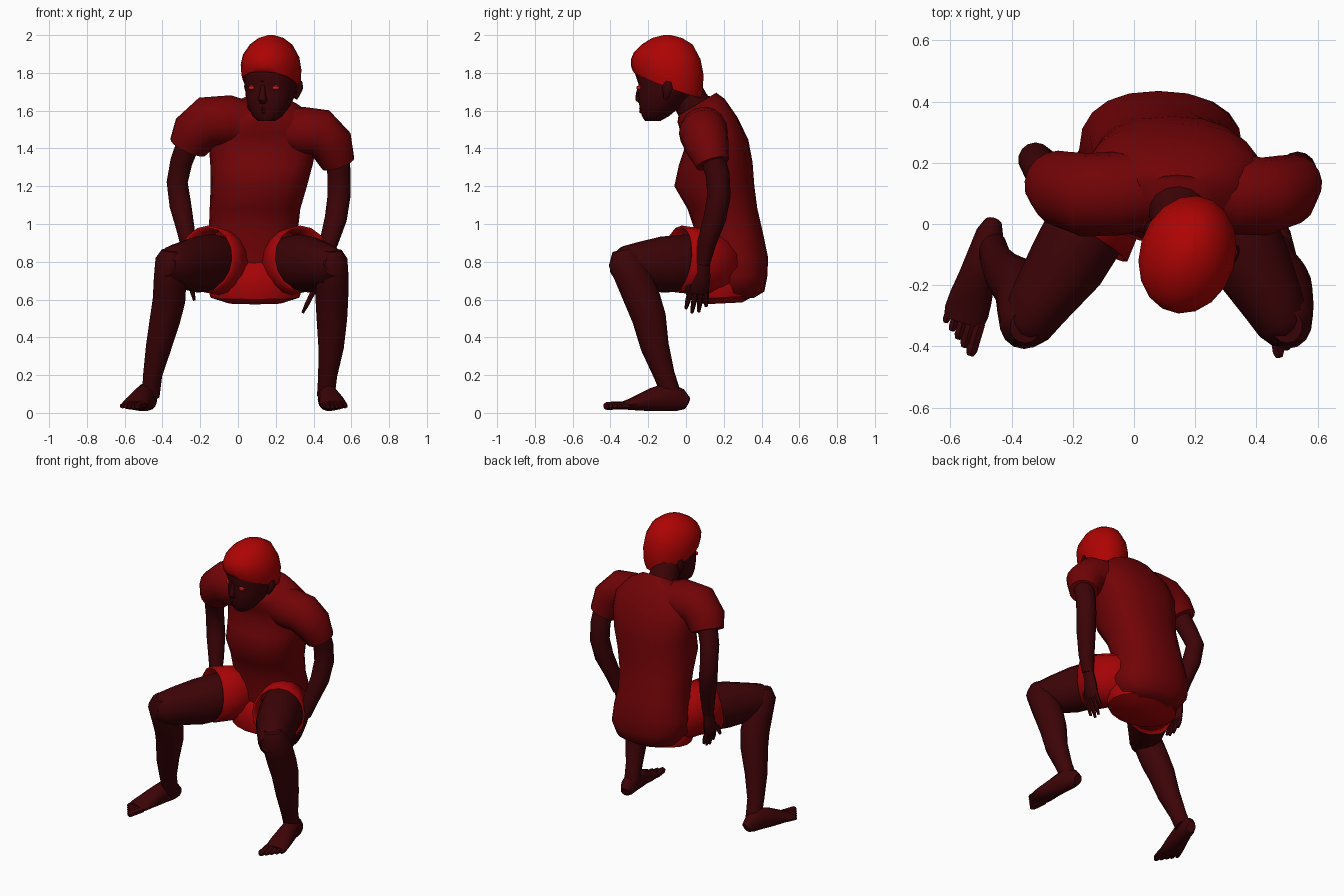
import bpy, bmesh, math
from mathutils import Vector


def mat(name, rgb):
    m = bpy.data.materials.new(name)
    m.diffuse_color = (*rgb, 1)
    return m


HAIR = mat("bright red", (0.42, 0.001, 0.001))
SHIRT = mat("mid red", (0.165, 0.001, 0.002))
SHORTS = mat("shorts red", (0.37, 0.001, 0.002))
SKIN = mat("dark red", (0.045, 0.001, 0.002))
EYE = mat("eye red", (0.75, 0.01, 0.01))


def skin_rings(name, rings, m, caps=True, thick=0, angle=50):
    """Bridge equal-sized rings of points into one mesh."""
    bm = bmesh.new()
    vs = [[bm.verts.new(p) for p in r] for r in rings]
    n = len(vs[0])
    for a, b in zip(vs, vs[1:]):
        for i in range(n):
            j = (i + 1) % n
            bm.faces.new((a[i], a[j], b[j], b[i]))
    if caps:
        bm.faces.new(vs[0])
        bm.faces.new(vs[-1])
    bmesh.ops.recalc_face_normals(bm, faces=bm.faces)
    me = bpy.data.meshes.new(name)
    bm.to_mesh(me)
    bm.free()
    ob = bpy.data.objects.new(name, me)
    bpy.context.collection.objects.link(ob)
    me.materials.append(m)
    bpy.context.view_layer.objects.active = ob
    ob.select_set(True)
    bpy.ops.object.shade_smooth_by_angle(angle=math.radians(angle))
    ob.select_set(False)
    if thick:
        ob.modifiers.new("cloth", 'SOLIDIFY').thickness = thick
    return ob


def tube(name, pts, m, up=(0, 1, 0), n=14, **kw):
    """Limb along x, y, z points; radius ra along 'up', rb across it."""
    P = [Vector(p[:3]) for p in pts]
    rings = []
    for k, p in enumerate(pts):
        t = (P[min(k + 1, len(P) - 1)] - P[max(k - 1, 0)]).normalized()
        u = Vector(up)
        u = (u - t * u.dot(t)).normalized()
        v = t.cross(u)
        ra, rb = p[3], p[-1]
        rings.append([P[k] + u * ra * math.cos(a) + v * rb * math.sin(a)
                      for a in (2 * math.pi * i / n for i in range(n))])
    return skin_rings(name, rings, m, **kw)


def stack(name, levels, m, n=18, power=1.0, **kw):
    """Level rings cx, cy, z, rx, ry, slope (z rise per y)."""
    def s(c):
        return math.copysign(abs(c) ** power, c)
    rings = []
    for cx, cy, z, rx, ry, sl in levels:
        r = []
        for i in range(n):
            a = 2 * math.pi * i / n
            dy = ry * s(math.sin(a))
            r.append((cx + rx * s(math.cos(a)), cy + dy, z + sl * dy))
        rings.append(r)
    return skin_rings(name, rings, m, **kw)


# shirt body
stack("shirt_body", [
    (.10, .27, .60, .12, .09, .1), (.10, .26, .635, .21, .155, .05),
    (.09, .245, .72, .265, .185, 0), (.08, .24, .82, .26, .195, 0),
    (.08, .23, .95, .235, .178, 0), (.09, .193, 1.08, .24, .185, 0),
    (.11, .15, 1.20, .255, .212, 0), (.125, .157, 1.32, .272, .195, .05),
    (.13, .16, 1.42, .285, .170, .15), (.14, .125, 1.52, .285, .148, .3),
    (.14, .08, 1.60, .20, .125, .5), (.14, .06, 1.635, .12, .10, .6)],
    SHIRT, n=20, power=.85)

# sleeves
tube("sleeve_right", [
    (.08, .12, 1.52, .12), (-.05, .10, 1.545, .137), (-.16, .095, 1.54, .137),
    (-.23, .115, 1.48, .125), (-.262, .14, 1.41, .105)], SHIRT, n=16)
tube("sleeve_left", [
    (.20, .12, 1.50, .12), (.34, .095, 1.49, .13), (.43, .09, 1.485, .128),
    (.495, .11, 1.42, .118), (.53, .14, 1.32, .09)], SHIRT, n=16)

# arms
tube("arm_right", [
    (-.25, .13, 1.46, .065), (-.30, .17, 1.33, .06), (-.322, .21, 1.22, .057),
    (-.305, .195, 1.10, .059), (-.275, .155, .96, .048), (-.255, .12, .82, .034)], SKIN)
tube("arm_left", [
    (.525, .13, 1.38, .066), (.535, .168, 1.26, .063), (.535, .175, 1.15, .062),
    (.518, .152, 1.03, .06), (.48, .11, .90, .05), (.45, .09, .79, .037)], SKIN)

# hands: palm, four fingers, thumb
for side, wrist, knuck, tip in (
        ("right", (-.257, .122, .84), (-.255, .10, .70), (-.232, .09, .60)),
        ("left", (.452, .09, .81), (.40, .065, .645), (.345, .05, .535))):
    W, K, T = Vector(wrist), Vector(knuck), Vector(tip)
    tube("palm_" + side, [(*W, .036, .03), (*W.lerp(K, .5), .052, .03),
                          (*K, .056, .025), (*K.lerp(T, .1), .05, .016)], SKIN, n=10)
    for i, ln in enumerate((.85, 1.05, 1, .75)):
        off = Vector((0, -.042 + .028 * i, 0))
        e = K.lerp(T, ln) + off * 1.25
        tube(f"finger_{side}_{i}", [(*(K + off), .016), (*((K + off).lerp(e, .6)), .014),
                                    (*e, .008)], SKIN, n=6)
    a = W.lerp(K, .45) + Vector((0, -.035, 0))
    tube("thumb_" + side, [(*a, .022), (*(a + Vector((-.015, -.03, -.06))), .018),
                           (*(a + Vector((-.035, -.035, -.11))), .009)], SKIN, n=6)

# shorts: seat and open legs
stack("shorts_seat", [
    (.09, .20, .58, .14, .10, .05), (.09, .185, .61, .235, .175, .05),
    (.09, .175, .70, .262, .185, 0), (.09, .17, .77, .22, .145, 0),
    (.09, .19, .84, .15, .10, 0)], SHORTS)
tube("shorts_leg_right", [(-.02, .23, .77, .165, .145), (-.10, .08, .80, .175, .15),
                          (-.168, -.04, .815, .178, .168)], SHORTS,
     up=(0, 0, 1), n=16, caps=False, thick=.012)
tube("shorts_leg_left", [(.20, .23, .77, .165, .145), (.28, .08, .80, .175, .15),
                         (.338, -.04, .815, .178, .168)], SHORTS,
     up=(0, 0, 1), n=16, caps=False, thick=.012)

# thighs
tube("thigh_right", [
    (-.02, .20, .78, .14, .125), (-.135, .02, .795, .152, .14), (-.22, -.13, .785, .148, .132),
    (-.31, -.26, .78, .122, .105), (-.355, -.335, .78, .103, .088),
    (-.378, -.378, .785, .06, .055)], SKIN, up=(0, 0, 1))
tube("thigh_left", [
    (.21, .20, .78, .14, .125), (.315, .02, .795, .152, .14), (.385, -.13, .785, .148, .132),
    (.455, -.26, .78, .122, .105), (.49, -.335, .78, .103, .088),
    (.505, -.382, .785, .06, .055)], SKIN, up=(0, 0, 1))

# shins and feet, same profile with each side's own x line
PROFILE = [(.86, -.335, .055), (.81, -.327, .088), (.70, -.272, .096), (.60, -.23, .096),
           (.50, -.195, .09), (.35, -.165, .075), (.20, -.115, .056), (.09, -.075, .052)]
FOOT = [(-.005, .05, .03, .035), (.03, .068, .045, .06), (.10, .085, .052, .075),
        (.18, .07, .06, .062), (.25, .055, .07, .044), (.30, .045, .073, .03),
        (.335, .04, .066, .022)]
for side, s, xs, toe in (
        ("right", -1, (-.355, -.358, -.36, -.365, -.385, -.42, -.452, -.462), (-.11, -.37)),
        ("left", 1, (.50, .50, .50, .497, .497, .493, .475, .465), (.06, -.40))):
    tube("shin_" + side, [(x, y, z, r, r * .92) for x, (z, y, r) in zip(xs, PROFILE)], SKIN)
    heel = Vector((.462 * s, .0, 0))
    d = Vector((*toe, 0)).normalized()
    inner = Vector((-d.y, d.x, 0)) * -s
    tube("foot_" + side, [(*(heel + d * t + Vector((0, 0, z))), h, w)
                          for t, z, w, h in FOOT], SKIN, up=(0, 0, 1), n=12)
    for i in range(5):
        base = heel + d * (.30 + .006 * i) + inner * (-.056 + .027 * i)
        r = .014 + .0018 * i
        tube(f"toe_{side}_{i}", [(*(base + Vector((0, 0, .04))), r),
                                 (*(base + d * (.04 + .013 * i) + Vector((0, 0, .037))), r),
                                 (*(base + d * (.052 + .014 * i) + Vector((0, 0, .033))), r * .6)],
             SKIN, up=(0, 0, 1), n=6)

# neck
tube("neck", [(.14, .08, 1.56, .105), (.145, .03, 1.64, .093), (.16, -.03, 1.74, .095)], SKIN)

# head parts, built around the skull axis and then turned together
head = [stack("head", [
    (0, -.08, 1.545, .045, .04, 0), (0, -.065, 1.57, .078, .07, 0),
    (0, -.04, 1.62, .108, .108, 0), (0, -.01, 1.68, .128, .145, 0),
    (0, .008, 1.74, .138, .16, 0), (0, 0, 1.81, .144, .177, 0),
    (0, 0, 1.90, .12, .15, 0), (0, 0, 1.96, .04, .05, 0)], SKIN, power=.92)]
head.append(stack("hair_cap", [
    (0, 0, 1.74, .147, .185, -.38), (0, 0, 1.77, .153, .193, -.32),
    (0, 0, 1.83, .157, .196, -.2), (0, 0, 1.89, .146, .18, -.1),
    (0, 0, 1.95, .11, .138, 0), (0, 0, 1.985, .064, .08, 0),
    (0, 0, 2.0, .015, .02, 0)], HAIR))
head.append(tube("nose", [(0, -.145, 1.735, .012), (0, -.153, 1.69, .02, .016),
                          (0, -.155, 1.662, .022, .026), (0, -.14, 1.642, .012, .02)], SKIN, n=8))
for nm, z, w in (("brow", 1.765, .08), ("upper_lip", 1.612, .035), ("lower_lip", 1.597, .03)):
    y = -.152 if nm == "brow" else -.143
    head.append(tube(nm, [(-w, y + .03, z - .004, .006), (0, y, z, .012),
                          (w, y + .03, z - .004, .006)], SKIN, n=8))
for s in (-1, 1):
    head.append(stack("eye", [(.066 * s, -.128, 1.722 + dz, r, r, 0) for dz, r in
                              ((-.013, .008), (-.006, .02), (.006, .02), (.013, .008))],
                      EYE, n=10))
    head.append(tube("ear", [(.125 * s, .03, 1.665, .012), (.138 * s, .04, 1.69, .02, .012),
                             (.148 * s, .048, 1.725, .03, .014), (.146 * s, .052, 1.755, .014, .01)],
                     SKIN, n=8))
for ob in head:
    ob.location = (.175, -.10, 0)
    ob.rotation_euler = (0, 0, math.radians(-17))
